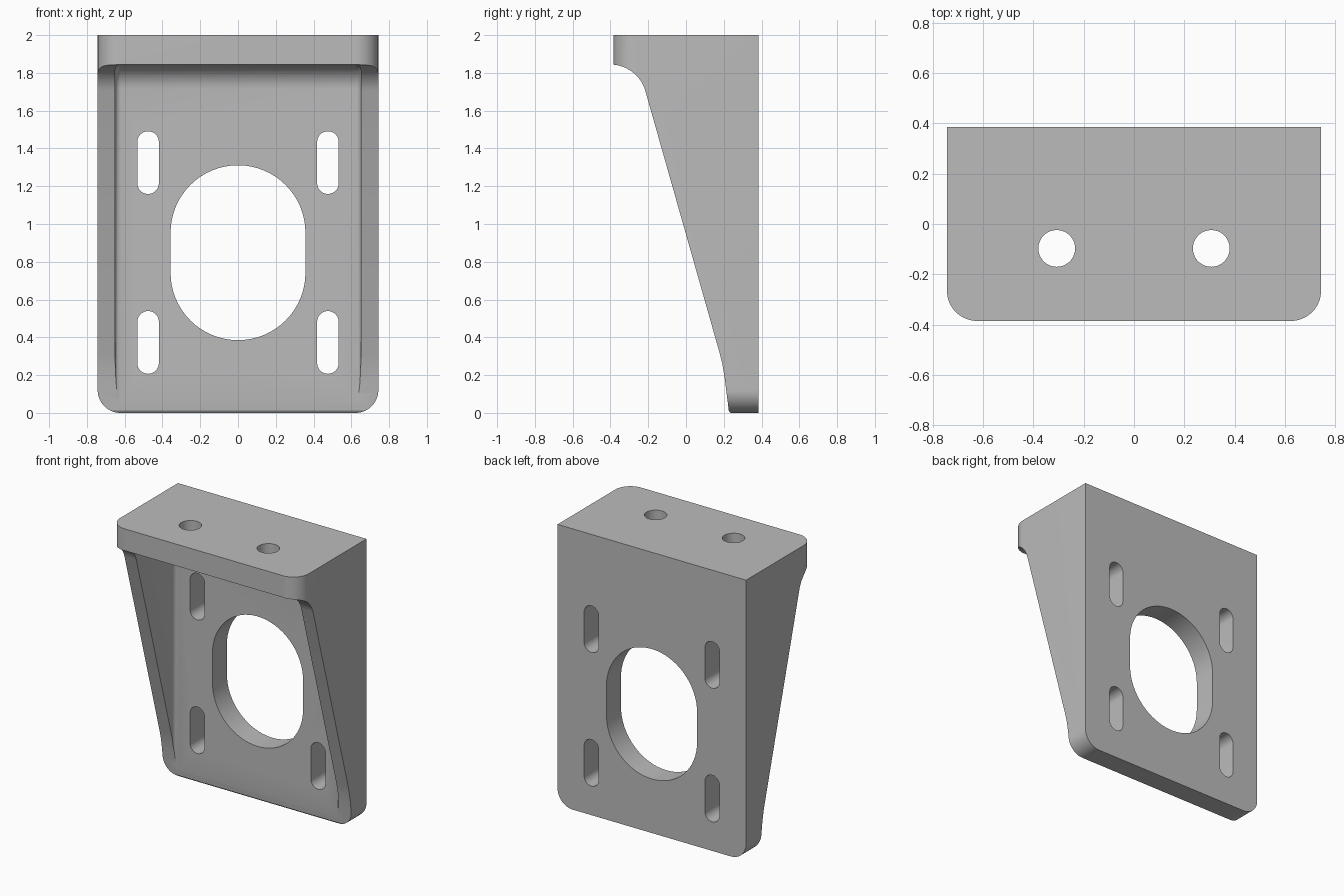
import bpy, bmesh
from math import sin, cos, pi, radians
from mathutils import Vector

cube = bpy.data.objects.get("Cube")
if cube:
    bpy.data.objects.remove(cube, do_unlink=True)

W, D, H = 0.743, 0.385, 2.0      # half width, half depth, height
CORNER = 0.12
FLOOR, CEILING, INNER = 0.222, 1.845, 0.65

grey = bpy.data.materials.new("plain grey")
grey.use_nodes = True
colour = (0.5, 0.5, 0.5, 1)
grey.diffuse_color = colour
grey.node_tree.nodes["Principled BSDF"].inputs["Base Color"].default_value = colour


def arc(cx, cy, r, start, end, steps=14):
    """Points along a circular arc, angles in degrees."""
    angles = [radians(start + (end - start) * i / steps) for i in range(steps + 1)]
    return [(cx + r * cos(a), cy + r * sin(a)) for a in angles]


def prism(name, points, axis, lo, hi, side_bevel=0):
    """Extrude a flat outline along x, y or z; optionally round its end rims."""
    place = {"x": lambda a, b, t: (t, a, b),
             "y": lambda a, b, t: (a, t, b),
             "z": lambda a, b, t: (a, b, t)}[axis]
    bm = bmesh.new()
    start = [bm.verts.new(place(a, b, lo)) for a, b in points]
    end = [bm.verts.new(place(a, b, hi)) for a, b in points]
    caps = [bm.faces.new(start), bm.faces.new(end)]
    n = len(points)
    for i in range(n):
        j = (i + 1) % n
        bm.faces.new((start[i], start[j], end[j], end[i]))
    bmesh.ops.recalc_face_normals(bm, faces=bm.faces[:])
    if side_bevel:
        rims = [e for f in caps for e in f.edges]
        bmesh.ops.bevel(bm, geom=rims, offset=side_bevel, segments=5,
                        profile=0.5, affect='EDGES')
    mesh = bpy.data.meshes.new(name)
    bm.to_mesh(mesh)
    bm.free()
    mesh.materials.append(grey)
    obj = bpy.data.objects.new(name, mesh)
    bpy.context.collection.objects.link(obj)
    return obj


def combine(target, tool, operation):
    """Apply a boolean and discard the tool."""
    mod = target.modifiers.new("cut", 'BOOLEAN')
    mod.object, mod.operation, mod.solver = tool, operation, 'EXACT'
    bpy.ops.object.select_all(action='DESELECT')
    bpy.context.view_layer.objects.active = target
    target.select_set(True)
    bpy.ops.object.modifier_apply(modifier=mod.name)
    bpy.data.objects.remove(tool, do_unlink=True)


def slot(cx, cz, r, half_straight, steps=18):
    return (arc(cx, cz + half_straight, r, 0, 180, steps)
            + arc(cx, cz - half_straight, r, 180, 360, steps))


# Bracket body: front outline with rounded bottom corners
front = ([(W, H), (-W, H)]
         + arc(-W + CORNER, CORNER, CORNER, 180, 270)
         + arc(W - CORNER, CORNER, CORNER, 270, 360))
bracket = prism("mounting_bracket", front, "y", -D - 0.2, D)

# Side outline: lip, concave sweep, sloping rim, rounded toe
side = ([(D + 0.1, H + 0.1), (-D, H + 0.1)]
        + arc(-0.40, 1.652, 0.192, 85.5, 16)
        + [(0.18, 0.31), (0.192, 0.26), (0.204, 0.19), (0.214, 0.11),
           (0.222, 0.05), (0.226, 0.012), (0.236, -0.001), (0.236, -0.1),
           (D + 0.1, -0.1)])
combine(bracket, prism("side_outline", side, "x", -1, 1), 'INTERSECT')

# Rounded front corners of the top plate
for s in (-1, 1):
    cx, cy = s * (W - CORNER), -D + CORNER
    curve = arc(cx, cy, CORNER, 270, 270 + s * 90)
    corner = curve + [(s * (W + 0.1), cy), (s * (W + 0.1), -D - 0.1), (cx, -D - 0.1)]
    combine(bracket, prism("corner_cutter", corner, "z", 1, 2.2), 'DIFFERENCE')

# Open pocket between the side walls, filleted under the top plate
r = 0.13
pocket = ([(-1, CEILING), (-1, -0.5), (FLOOR, -0.5)]
          + arc(FLOOR - r, CEILING - r, r, 0, 90, 12))
combine(bracket, prism("pocket", pocket, "x", -INNER, INNER, 0.03), 'DIFFERENCE')

# Large central opening and four adjustment slots
combine(bracket, prism("opening", slot(0, 0.848, 0.357, 0.106, 32), "y", 0, 1), 'DIFFERENCE')
for x in (-0.476, 0.476):
    for z in (0.373, 1.325):
        combine(bracket, prism("slot", slot(x, z, 0.057, 0.109), "y", 0, 1), 'DIFFERENCE')

# Two bolt holes through the top plate
for x in (-0.307, 0.307):
    hole = arc(x, -0.097, 0.073, 0, 350, 35)
    combine(bracket, prism("bolt_hole", hole, "z", 1.6, 2.2), 'DIFFERENCE')

bpy.ops.object.select_all(action='DESELECT')
bracket.select_set(True)
bpy.context.view_layer.objects.active = bracket
bpy.ops.object.shade_smooth_by_angle(angle=radians(30))
